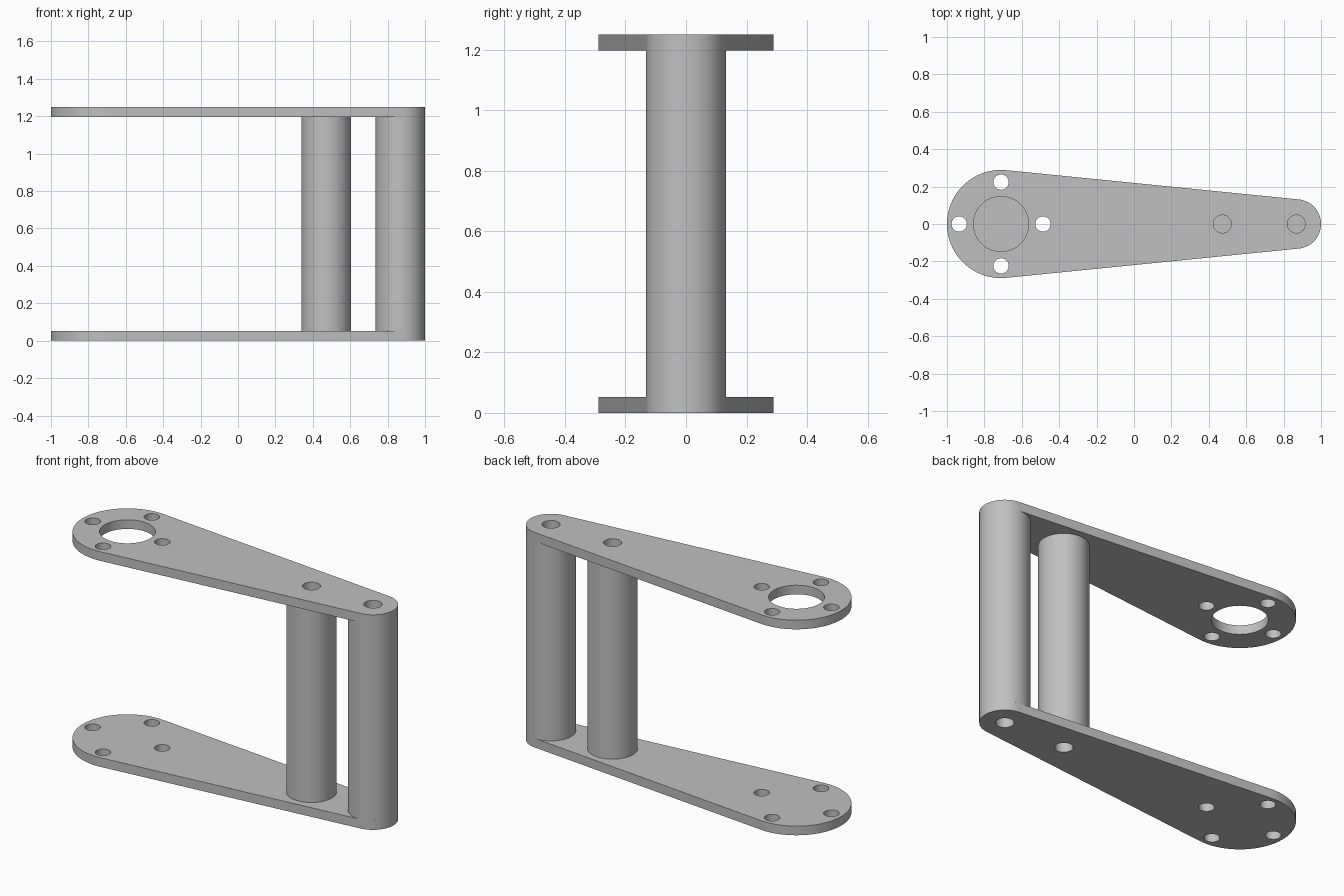
import bpy, bmesh
from math import acos, cos, sin, pi, radians
from mathutils import Vector

if "Cube" in bpy.data.objects:
    bpy.data.objects.remove(bpy.data.objects["Cube"], do_unlink=True)

HEIGHT, THICK = 1.25, 0.053
BIG_X, BIG_R = -0.711, 0.289        # wide end of the arm
END_X, END_R = 0.868, 0.132         # narrow end of the arm
POST_XS = {"inner_post": 0.472, "end_post": END_X}
BORE_R, BORE_DEPTH = 0.048, 0.3
BOLT_R, BOLT_CIRCLE, WINDOW_R = 0.041, 0.224, 0.147

grey = bpy.data.materials.new("plain_grey")
grey.use_nodes = True
colour = (0.53, 0.53, 0.53, 1)
grey.diffuse_color = colour
grey.node_tree.nodes["Principled BSDF"].inputs["Base Color"].default_value = colour


def arc(x, y, r, start, end, n):
    return [(x + r * cos(start + (end - start) * i / n),
             y + r * sin(start + (end - start) * i / n)) for i in range(n + 1)]


def circle(x, y, r, n=48):
    return arc(x, y, r, 0, 2 * pi, n)[:-1]


def smooth(obj):
    bpy.ops.object.select_all(action='DESELECT')
    obj.select_set(True)
    bpy.context.view_layer.objects.active = obj
    bpy.ops.object.shade_smooth_by_angle(angle=radians(30))


def plate(name, z, window):
    # Tapered outline: two arcs joined by their common tangents
    a = acos((BIG_R - END_R) / (END_X - BIG_X))
    loops = [arc(BIG_X, 0, BIG_R, a, 2 * pi - a, 64) + arc(END_X, 0, END_R, -a, a, 48)]
    # Bolt holes around the wide end, then the post bores
    for k in range(4):
        t = k * pi / 2
        loops.append(circle(BIG_X + BOLT_CIRCLE * cos(t), BOLT_CIRCLE * sin(t), BOLT_R))
    loops += [circle(x, 0, BORE_R) for x in POST_XS.values()]
    if window:
        loops.append(circle(BIG_X, 0, WINDOW_R, 64))

    # Fill the outline around its holes and extrude it
    bm = bmesh.new()
    for loop in loops:
        vs = [bm.verts.new((x, y, z)) for x, y in loop]
        for i, v in enumerate(vs):
            bm.edges.new((vs[i - 1], v))
    bmesh.ops.triangle_fill(bm, edges=bm.edges[:], use_beauty=True, normal=Vector((0, 0, 1)))
    ext = bmesh.ops.extrude_face_region(bm, geom=bm.faces[:], use_keep_orig=True)
    top = [g for g in ext["geom"] if isinstance(g, bmesh.types.BMVert)]
    bmesh.ops.translate(bm, verts=top, vec=(0, 0, THICK))
    finish(name, bm)


def post(name, x):
    # Cylinder with a blind bore in each end, turned from a profile
    lo, hi = THICK, HEIGHT - THICK
    profile = [(0, BORE_DEPTH), (BORE_R, BORE_DEPTH), (BORE_R, lo), (END_R, lo),
               (END_R, hi), (BORE_R, hi), (BORE_R, HEIGHT - BORE_DEPTH), (0, HEIGHT - BORE_DEPTH)]
    bm = bmesh.new()
    vs = [bm.verts.new((x + r, 0, z)) for r, z in profile]
    edges = [bm.edges.new(pair) for pair in zip(vs, vs[1:])]
    bmesh.ops.spin(bm, geom=vs + edges, cent=(x, 0, 0), axis=(0, 0, 1),
                   angle=2 * pi, steps=96, use_duplicate=False)
    bmesh.ops.remove_doubles(bm, verts=bm.verts[:], dist=0.0001)
    finish(name, bm)


def finish(name, bm):
    bmesh.ops.recalc_face_normals(bm, faces=bm.faces[:])
    mesh = bpy.data.meshes.new(name)
    bm.to_mesh(mesh)
    bm.free()
    mesh.materials.append(grey)
    obj = bpy.data.objects.new(name, mesh)
    bpy.context.collection.objects.link(obj)
    smooth(obj)


plate("bottom_plate", 0, False)
plate("top_plate", HEIGHT - THICK, True)
for post_name, post_x in POST_XS.items():
    post(post_name, post_x)
